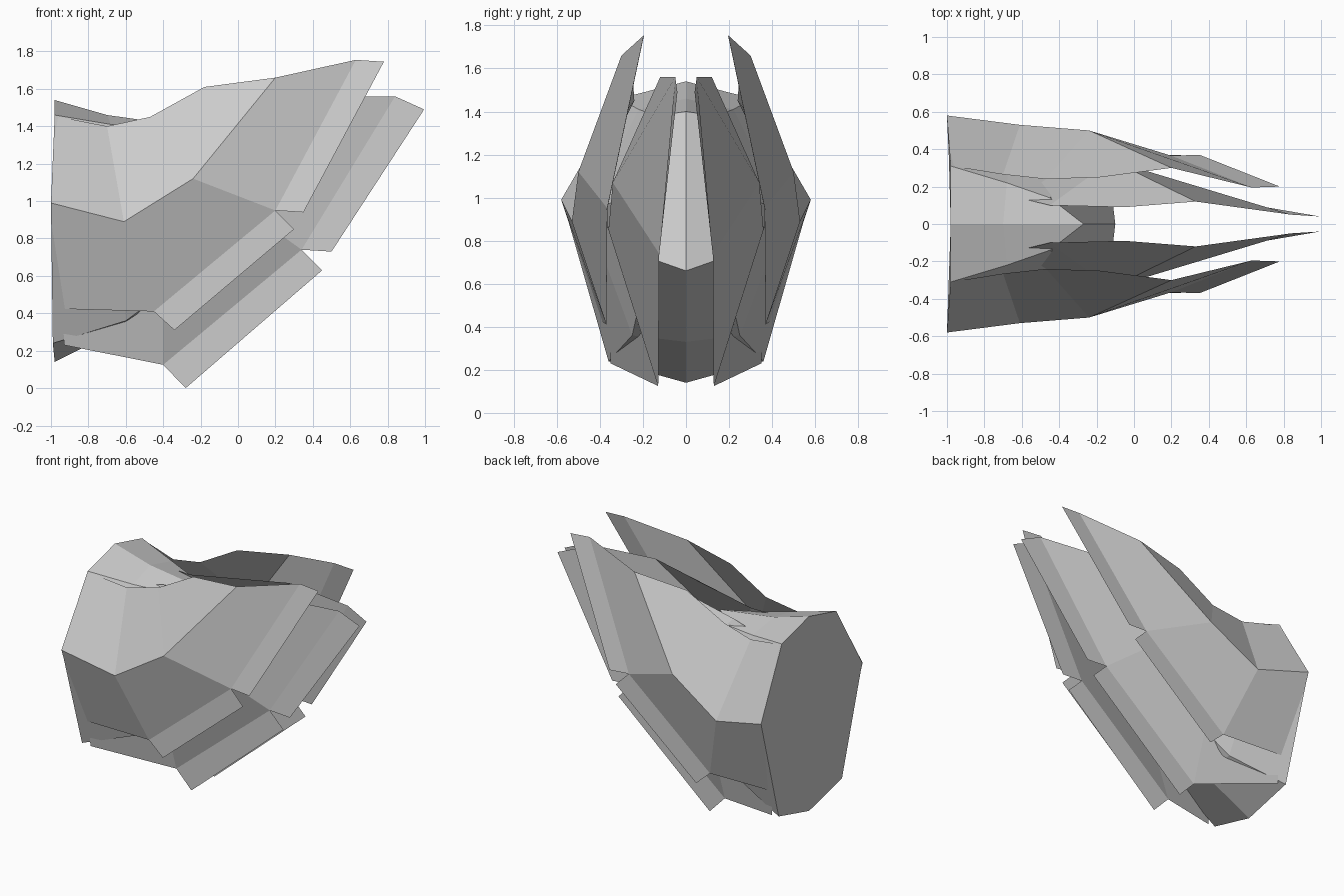
import bpy

if "Cube" in bpy.data.objects:
    bpy.data.objects.remove(bpy.data.objects["Cube"])


def half_mesh(name, verts, faces):
    """Object modelled on the +y side and mirrored across y = 0."""
    me = bpy.data.meshes.new(name)
    me.from_pydata(verts, [], faces)
    me.update()
    ob = bpy.data.objects.new(name, me)
    bpy.context.collection.objects.link(ob)
    mod = ob.modifiers.new("mirror", 'MIRROR')
    mod.use_axis = (False, True, False)
    mod.use_clip = True
    mod.merge_threshold = 0.0005
    return ob


def shell(name, top, crease, lower, fin):
    """Thin armour sheet: 7 top points, 3 crease points, 4 lower points, 2 fin points."""
    t, c, l, f = 0, 7, 10, 14
    faces = [
        (t, t + 1, c + 1, c), (t + 1, t + 2, c + 2, c + 1), (t + 2, t + 3, t + 4, c + 2),  # upper side
        (c, c + 1, l + 1, l), (c + 1, c + 2, l + 2, l + 1),                              # lower side
        (c + 2, t + 4, t + 5, l + 2), (t + 5, t + 6, l + 3, l + 2),                      # front blade
        (l + 1, l + 2, f + 1, f),                                                        # flat fin
    ]
    return half_mesh(name, top + crease + lower + fin, faces)


# Core body: half rings from top to bottom, back to front
rings = [
    [(-.98, 0, 1.54), (-.98, .31, 1.46), (-1, .575, .99), (-.99, .36, .24), (-.98, 0, .14)],
    [(-.70, 0, 1.46), (-.68, .22, 1.41), (-.65, .46, .93), (-.60, .25, .36), (-.60, 0, .33)],
    [(-.27, 0, 1.40), (-.45, .14, 1.38), (-.25, .29, 1.0), (-.12, .17, .72), (-.10, 0, .66)],
]
n = len(rings[0])
core_faces = [(i * n + j, (i + 1) * n + j, (i + 1) * n + j + 1, i * n + j + 1)
              for i in range(len(rings) - 1) for j in range(n - 1)]
core_faces += [tuple(range(n)), tuple(reversed(range(2 * n, 3 * n)))]
half_mesh("core_body", sum(rings, []), core_faces)

# Outer armour sheets
shell("outer_shell",
      top=[(-.98, .31, 1.455), (-.70, .265, 1.40), (-.47, .24, 1.45), (-.18, .25, 1.61),
           (.20, .30, 1.66), (.63, .195, 1.755), (.78, .20, 1.745)],
      crease=[(-1, .58, .99), (-.61, .53, .89), (-.24, .50, 1.12)],
      lower=[(-.98, .39, .425), (-.45, .37, .41), (.20, .365, .95), (.35, .37, .94)],
      fin=[(-.34, .37, .31), (.30, .37, .85)])

# Inner armour sheets
shell("inner_shell",
      top=[(-.95, .25, 1.35), (-.70, .16, 1.39), (-.45, .10, 1.42), (-.05, .09, 1.50),
           (.33, .12, 1.56), (.84, .05, 1.56), (.995, .04, 1.49)],
      crease=[(-.95, .38, .90), (-.40, .36, .85), (-.12, .34, 1.07)],
      lower=[(-.93, .35, .23), (-.40, .13, .125), (.34, .125, .74), (.50, .125, .73)],
      fin=[(-.28, .13, 0), (.45, .125, .63)])
